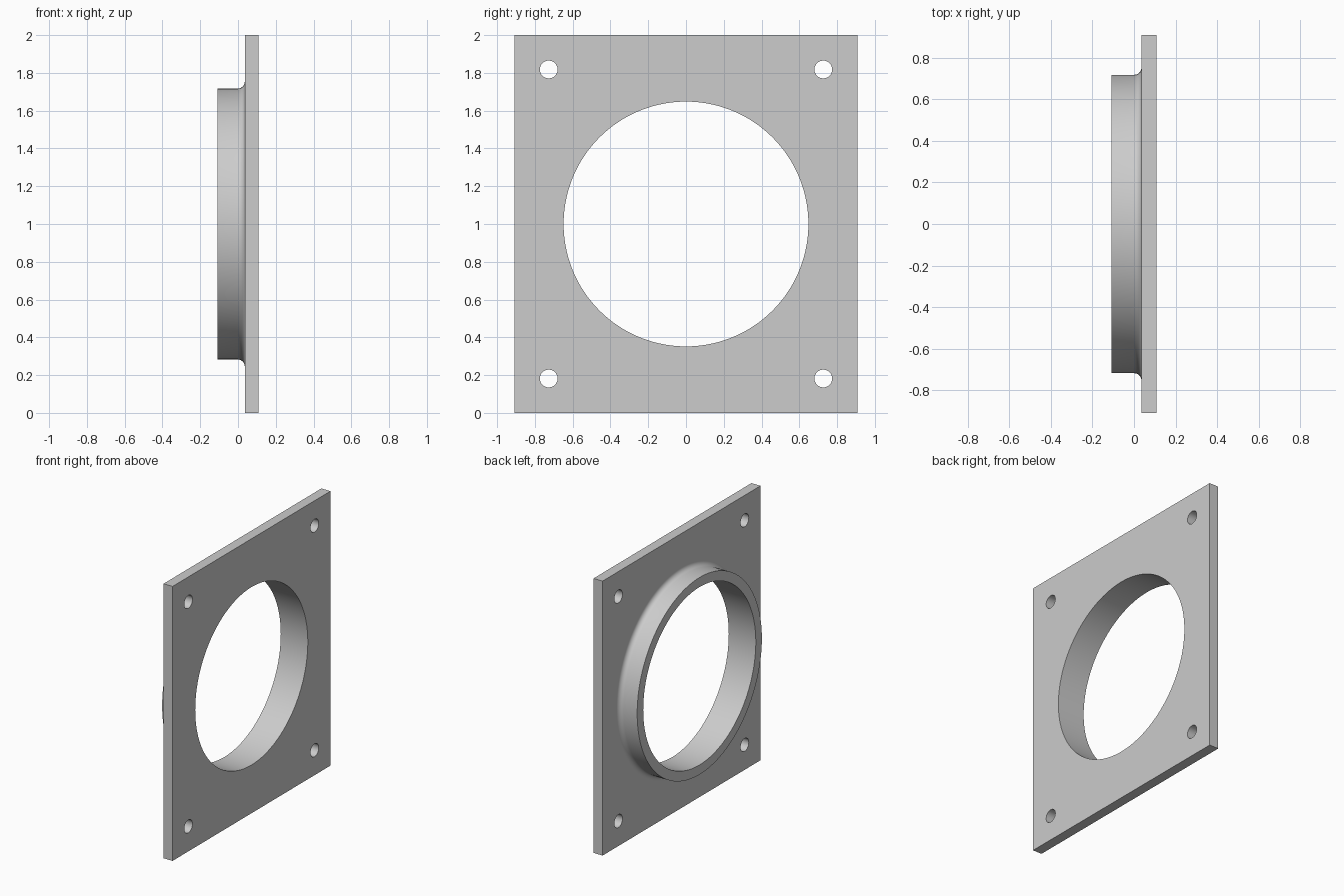
import bpy
from math import cos, sin, pi, radians

PLATE_BACK, PLATE_FRONT = 0.036, 0.109   # plate faces along x
COLLAR_END = -0.109
HALF_WIDTH, CENTRE_Z = 0.909, 1.0
BORE, COLLAR, FILLET = 0.648, 0.718, 0.036
BOLT_RADIUS, BOLT_Y, BOLT_Z = 0.047, 0.727, 0.818
SEGMENTS = 128

cube = bpy.data.objects.get("Cube")
if cube:
    bpy.data.objects.remove(cube, do_unlink=True)

GREY = (0.604, 0.604, 0.604, 1)
grey = bpy.data.materials.new("plain grey")
grey.use_nodes = True
grey.diffuse_color = GREY
grey.node_tree.nodes["Principled BSDF"].inputs["Base Color"].default_value = GREY


def lathe(name, profile):
    """Turn (x, radius) points about the horizontal bore axis."""
    n = len(profile)
    verts = [(x, r * cos(2 * pi * i / SEGMENTS), CENTRE_Z + r * sin(2 * pi * i / SEGMENTS))
             for i in range(SEGMENTS) for x, r in profile]
    faces = []
    for i in range(SEGMENTS):
        a, b = i * n, (i + 1) % SEGMENTS * n
        faces += [(a + k, b + k, b + k + 1, a + k + 1) for k in range(n - 1)]
    mesh = bpy.data.meshes.new(name)
    mesh.from_pydata(verts, [], faces)
    mesh.materials.append(grey)
    obj = bpy.data.objects.new(name, mesh)
    bpy.context.collection.objects.link(obj)
    return obj


def drill(target, radius, y, z, sides):
    """Cut a round hole along x through the target."""
    bpy.ops.mesh.primitive_cylinder_add(vertices=sides, radius=radius, depth=0.6,
                                        rotation=(0, pi / 2, 0), location=(0, y, z))
    cutter = bpy.context.object
    cutter.name = "hole_cutter"
    cutter.hide_render = True
    cutter.data.materials.append(grey)
    mod = target.modifiers.new("hole", 'BOOLEAN')
    mod.operation, mod.solver, mod.object = 'DIFFERENCE', 'EXACT', cutter
    bpy.context.view_layer.objects.active = target
    bpy.ops.object.modifier_apply(modifier=mod.name)
    bpy.data.objects.remove(cutter, do_unlink=True)


# Square mounting plate
bpy.ops.mesh.primitive_cube_add(size=1, location=((PLATE_BACK + PLATE_FRONT) / 2, 0, CENTRE_Z))
plate = bpy.context.object
plate.name = "mounting_plate"
plate.scale = (PLATE_FRONT - PLATE_BACK, 2 * HALF_WIDTH, 2)
bpy.ops.object.transform_apply(location=True, rotation=False, scale=True)
plate.data.materials.append(grey)

# Central bore and four bolt holes
drill(plate, BORE, 0, CENTRE_Z, SEGMENTS)
for sy in (-1, 1):
    for sz in (-1, 1):
        drill(plate, BOLT_RADIUS, sy * BOLT_Y, CENTRE_Z + sz * BOLT_Z, 48)

# Raised collar with a fillet running into the plate
fillet = [(PLATE_BACK - FILLET + FILLET * sin(t * pi / 16),
           COLLAR + FILLET - FILLET * cos(t * pi / 16)) for t in range(9)]
collar = lathe("collar", [(PLATE_BACK, BORE), (COLLAR_END, BORE), (COLLAR_END, COLLAR)] + fillet)

bpy.ops.object.select_all(action='DESELECT')
for obj in (plate, collar):
    obj.select_set(True)
bpy.context.view_layer.objects.active = plate
bpy.ops.object.shade_smooth_by_angle(angle=radians(30))
